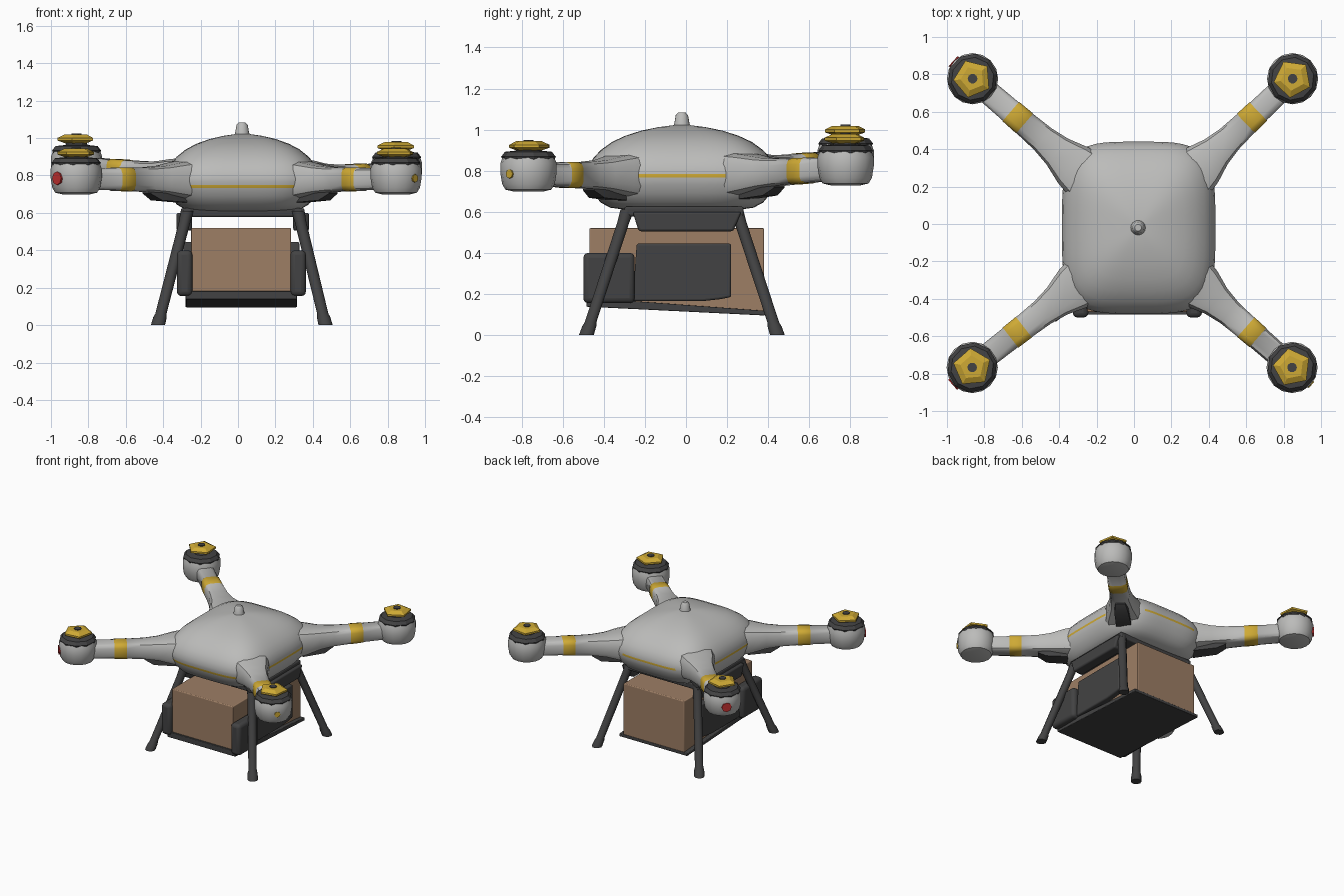
import bpy, bmesh, math
from mathutils import Vector

if "Cube" in bpy.data.objects:
    bpy.data.objects.remove(bpy.data.objects["Cube"])


def mat(name, c):
    m = bpy.data.materials.new(name)
    m.diffuse_color = (*c, 1)
    m.use_nodes = True
    m.node_tree.nodes["Principled BSDF"].inputs["Base Color"].default_value = m.diffuse_color
    return m


SHELL = mat("light_grey", (0.50, 0.50, 0.49))
DARK = mat("charcoal", (0.055, 0.055, 0.056))
YELLOW = mat("yellow", (0.62, 0.40, 0.035))
CARD = mat("cardboard", (0.34, 0.21, 0.13))
RED = mat("red", (0.55, 0.03, 0.03))
CX, CY = 0.025, -0.02  # hull centre


def finish(bm, name, mats, smooth=40):
    bmesh.ops.recalc_face_normals(bm, faces=bm.faces)
    me = bpy.data.meshes.new(name)
    bm.to_mesh(me)
    bm.free()
    for m in mats:
        me.materials.append(m)
    ob = bpy.data.objects.new(name, me)
    bpy.context.collection.objects.link(ob)
    if smooth:
        bpy.ops.object.select_all(action='DESELECT')
        ob.select_set(True)
        bpy.context.view_layer.objects.active = ob
        bpy.ops.object.shade_smooth_by_angle(angle=math.radians(smooth))
    return ob


def loft(name, rings, mats, rule=None, smooth=40):
    """Skin a list of point rings and cap both ends; rule(centre) picks the colour."""
    bm = bmesh.new()
    vr = [[bm.verts.new(p) for p in r] for r in rings]
    n = len(vr[0])
    for a, b in zip(vr, vr[1:]):
        for i in range(n):
            bm.faces.new((a[i], a[(i + 1) % n], b[(i + 1) % n], b[i]))
    bm.faces.new(vr[0])
    bm.faces.new(vr[-1])
    if rule:
        for f in bm.faces:
            f.material_index = rule(f.calc_center_median())
    return finish(bm, name, mats, smooth)


def circle(x, y, z, r, n, rot=0.0):
    return [(x + r * math.cos(rot + 2 * math.pi * i / n),
             y + r * math.sin(rot + 2 * math.pi * i / n), z) for i in range(n)]


def turned(name, x, y, prof, n, m, rot=0.0, smooth=40):
    return loft(name, [circle(x, y, z, r, n, rot) for r, z in prof], [m], None, smooth)


def prism(name, prof, x0, x1, m, bevel=0.0):
    """Extrude a (y, z) outline from x0 to x1."""
    ob = loft(name, [[(x, y, z) for y, z in prof] for x in (x0, x1)], [m])
    if bevel:
        b = ob.modifiers.new("bevel", 'BEVEL')
        b.width, b.segments = bevel, 3
    return ob


def rect(y0, y1, z0, z1):
    return [(y0, z0), (y1, z0), (y1, z1), (y0, z1)]


# Hull: stacked rounded-square rings, stripes cut into the waist
def rounded_square(z, s, n=72, e=4.0):
    pts = []
    for i in range(n):
        a = 2 * math.pi * i / n
        c, d = math.cos(a), math.sin(a)
        k = (abs(c) ** e + abs(d) ** e) ** (-1 / e)
        pts.append((CX + 0.41 * s * c * k, CY + 0.46 * s * d * k, z))
    return pts


def stripe(c):
    x, y = c.x - CX, c.y - CY
    if 0.733 < c.z < 0.750 and y < -0.36 and abs(x) < 0.32:
        return 1
    if 0.768 < c.z < 0.784:
        if y > 0.36 and abs(x) < 0.25 or abs(x) > 0.36 and abs(y) < 0.19:
            return 1
    return 0


hull = [(0.610, 0.60), (0.620, 0.76), (0.645, 0.86), (0.69, 0.94), (0.733, 0.982),
        (0.750, 0.992), (0.768, 0.998), (0.784, 1.0), (0.82, 0.985), (0.86, 0.94),
        (0.90, 0.86), (0.94, 0.74), (0.97, 0.60), (0.995, 0.43), (1.012, 0.25),
        (1.022, 0.08)]
loft("hull", [rounded_square(z, s) for z, s in hull], [SHELL, YELLOW], stripe)

# Top antenna
turned("antenna", 0.022, CY, [(0.046, 1.0), (0.037, 1.03), (0.030, 1.07), (0.018, 1.083)], 16, SHELL)

# Arms with motor pods: label, hub x, hub y, height offset
for lab, hx, hy, dz in (("front_left", -0.865, -0.767, 0.0), ("front_right", 0.845, -0.767, 0.0),
                        ("rear_left", -0.863, 0.777, 0.065), ("rear_right", 0.848, 0.777, 0.03)):
    a = Vector((CX + 0.24 * math.copysign(1, hx), CY + 0.24 * math.copysign(1, hy), 0.775 + dz * 0.1))
    b = Vector((hx, hy, 0.782 + dz))
    axis = b - a
    side = Vector((axis.y, -axis.x, 0)).normalized()
    up = Vector((0, 0, 1))

    def section(t, w, h):
        c = a + axis * t
        return [c + side * (u * w) + up * (v * h) for u, v in
                ((1, .5), (.85, .85), (.5, 1), (-.5, 1), (-.85, .85), (-1, .5),
                 (-1, -.5), (-.85, -.85), (-.5, -1), (.5, -1), (.85, -.85), (1, -.5))]

    def band(c):
        return 1 if 0.575 < (c - a).dot(axis) / axis.length_squared < 0.685 else 0

    st = [(0, .15, .115), (.17, .125, .095), (.30, .09, .075), (.42, .074, .066), (.57, .068, .062),
          (.575, .070, .064), (.685, .068, .062), (.69, .065, .059), (1, .062, .056)]
    loft(lab + "_arm", [section(*s) for s in st], [SHELL, YELLOW], band)

    # dark hinge clamp beneath the arm root
    clamp = []
    for t, w, lo in ((.14, .055, .12), (.34, .05, .11), (.42, .035, .075)):
        c = a + axis * t
        clamp.append([c + side * w - up * .05, c - side * w - up * .05,
                      c - side * w - up * lo, c + side * w - up * lo])
    loft(lab + "_clamp", clamp, [DARK])

    # pod, motor collar, rotor hub and cap
    z = dz
    turned(lab + "_pod", hx, hy, [(.07, .698 + z), (.112, .708 + z), (.128, .735 + z), (.137, .79 + z),
                                  (.137, .835 + z), (.125, .868 + z)], 16, SHELL)
    turned(lab + "_collar", hx, hy, [(.128, .855 + z), (.134, .868 + z), (.115, .892 + z),
                                     (.06, .898 + z), (.055, .915 + z)], 10, DARK, 0.2, 25)
    h = z * 1.15
    turned(lab + "_rotor_hub", hx, hy, [(.06, .897 + h), (.103, .912 + h), (.103, .926 + h),
                                        (.065, .944 + h)], 5, YELLOW, hx * 3 + hy, 20)
    turned(lab + "_rotor_cap", hx, hy, [(.026, .93 + h), (.026, .949 + h)], 10, DARK)

    # navigation lights on the outer face (none at rear right)
    if lab != "rear_right":
        d = Vector((hx, hy, 0)).normalized()
        s = Vector((d.y, -d.x, 0))
        r = .036 if hx < 0 else .022
        rings = []
        for off in (.125, .140):
            c = Vector((hx, hy, .785 + z)) + d * off
            rings.append([c + s * (r * math.cos(k * math.pi / 4)) + up * (r * math.sin(k * math.pi / 4))
                          for k in range(8)])
        loft(lab + "_light", rings, [RED if hx < 0 else YELLOW])

# Landing legs with flared feet
for sx, lx in ((-1, "left"), (1, "right")):
    for sy, ly in ((-1, "front"), (1, "rear")):
        top = Vector((CX + sx * .295, CY + sy * .265, .61))
        foot = Vector((.02 + sx * .448, CY + sy * .465, 0))
        rings = []
        for t, r in ((0, .036), (.1, .031), (.9, .030), (.93, .036), (1, .038)):
            p = top.lerp(foot, t)
            rings.append(circle(p.x, p.y, p.z, r, 10))
        loft(f"{ly}_{lx}_leg", rings, [DARK])

# Mounting plate and hanging side rails
prism("mount_plate", rect(-.30, .28, .578, .625), CX - .33, CX + .33, DARK, .01)
for s, n in ((-1, "left"), (1, "right")):
    x = sorted((CX + s * .27, CX + s * .355))
    prism(n + "_rail", [(-.23, .505), (.23, .505), (.27, .60), (-.26, .60)], *x, DARK, .012)

# Parcel on its slightly sloping tray
prism("parcel", [(-.47, .165), (.38, .11), (.38, .52), (-.47, .52)], -.25, .283, CARD, .006)
prism("tray", [(-.485, .138), (.385, .095), (.385, .118), (-.485, .182)], -.28, .315, DARK, .005)

# Parcel grips: thin side panel and thicker front jaw on each side
for s, n in ((-1, "left"), (1, "right")):
    x = sorted((.018 + s * .25, .018 + s * .31))
    prism(n + "_side_panel", [(-.26, .165), (.08, .165), (.17, .175), (.22, .185), (.22, .445),
                              (-.24, .445)], *x, DARK, .01)
    x = sorted((.018 + s * .262, .018 + s * .345))
    prism(n + "_front_jaw", rect(-.50, -.25, .155, .40), *x, DARK, .025)
